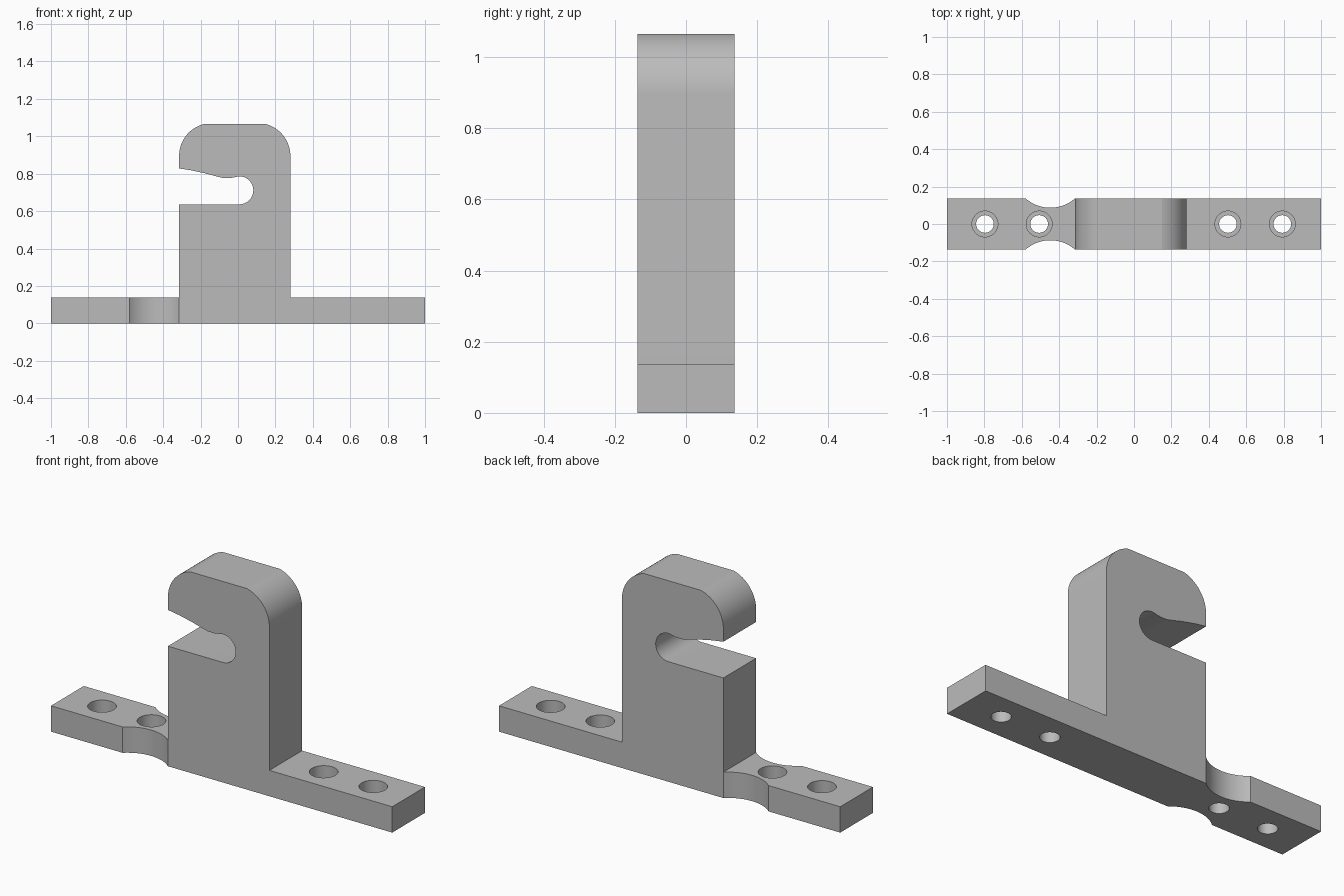
import bpy, bmesh
from math import radians, cos, sin

cube = bpy.data.objects.get("Cube")
if cube:
    bpy.data.objects.remove(cube, do_unlink=True)

HALF = 0.137          # half depth of the bracket
BASE = 0.137          # thickness of the foot plate
LEFT, RIGHT, TOP = -0.315, 0.28, 1.065

grey = bpy.data.materials.new("plain grey")
grey.use_nodes = True
colour = (0.5, 0.5, 0.5, 1)
grey.diffuse_color = colour
grey.node_tree.nodes["Principled BSDF"].inputs["Base Color"].default_value = colour


def arc(cx, cz, r, start, end, steps=16):
    angles = [radians(start + (end - start) * i / steps) for i in range(steps + 1)]
    return [(cx + r * cos(a), cz + r * sin(a)) for a in angles]


def add_object(name, bm):
    bmesh.ops.recalc_face_normals(bm, faces=bm.faces)
    mesh = bpy.data.meshes.new(name)
    bm.to_mesh(mesh)
    bm.free()
    mesh.materials.append(grey)
    obj = bpy.data.objects.new(name, mesh)
    bpy.context.collection.objects.link(obj)
    return obj


def extrude_profile(name, points):
    bm = bmesh.new()
    face = bm.faces.new([bm.verts.new((x, -HALF, z)) for x, z in points])
    moved = bmesh.ops.extrude_face_region(bm, geom=[face])["geom"]
    verts = [v for v in moved if isinstance(v, bmesh.types.BMVert)]
    bmesh.ops.translate(bm, verts=verts, vec=(0, 2 * HALF, 0))
    return add_object(name, bm)


def cylinder(name, x, y, r, z0, z1, sides=48):
    bm = bmesh.new()
    bmesh.ops.create_cone(bm, cap_ends=True, segments=sides, radius1=r, radius2=r, depth=z1 - z0)
    bmesh.ops.translate(bm, verts=bm.verts, vec=(x, y, (z0 + z1) / 2))
    obj = add_object(name, bm)
    obj.hide_render = True
    return obj


# Foot plate, upright and open hook as one side profile
profile = [(-1, 0), (1, 0), (1, BASE), (RIGHT, BASE)]
profile += arc(0.104, 0.895, 0.176, 0, 75)               # right shoulder
profile[-1] = (0.15, TOP)
profile += [(-0.185, TOP)] + arc(-0.139, 0.895, 0.176, 105, 180)[1:]
profile += [(LEFT, 0.828), (-0.25, 0.818), (-0.18, 0.803), (-0.12, 0.787),
            (-0.08, 0.777), (-0.04, 0.777)]              # curved lip of the slot
profile += arc(0.007, 0.711, 0.075, 90, -90)             # round end of the slot
profile += [(LEFT, 0.636), (LEFT, BASE), (-1, BASE)]
bracket = extrude_profile("hook_bracket", profile)

# Counterbored screw holes
cutters = []
for x in (-0.797, -0.507, 0.502, 0.793):
    cutters.append(cylinder("hole_cutter", x, 0, 0.047, -0.1, 0.3))
    cutters.append(cylinder("counterbore_cutter", x, 0, 0.069, 0.067, 0.3))

# Waist scallops beside the upright
for side in (-1, 1):
    cutters.append(cylinder("scallop_cutter", -0.4475, side * 0.287, 0.2, -0.1, 0.3, 96))

for cutter in cutters:
    mod = bracket.modifiers.new("cut", 'BOOLEAN')
    mod.operation = 'DIFFERENCE'
    mod.solver = 'EXACT'
    mod.object = cutter

# Bake the cuts and drop the cutters
graph = bpy.context.evaluated_depsgraph_get()
baked = bpy.data.meshes.new_from_object(bracket.evaluated_get(graph))
bracket.modifiers.clear()
bracket.data = baked
for cutter in cutters:
    bpy.data.objects.remove(cutter, do_unlink=True)

bpy.ops.object.select_all(action='DESELECT')
bracket.select_set(True)
bpy.context.view_layer.objects.active = bracket
bpy.ops.object.shade_smooth_by_angle(angle=radians(14))
